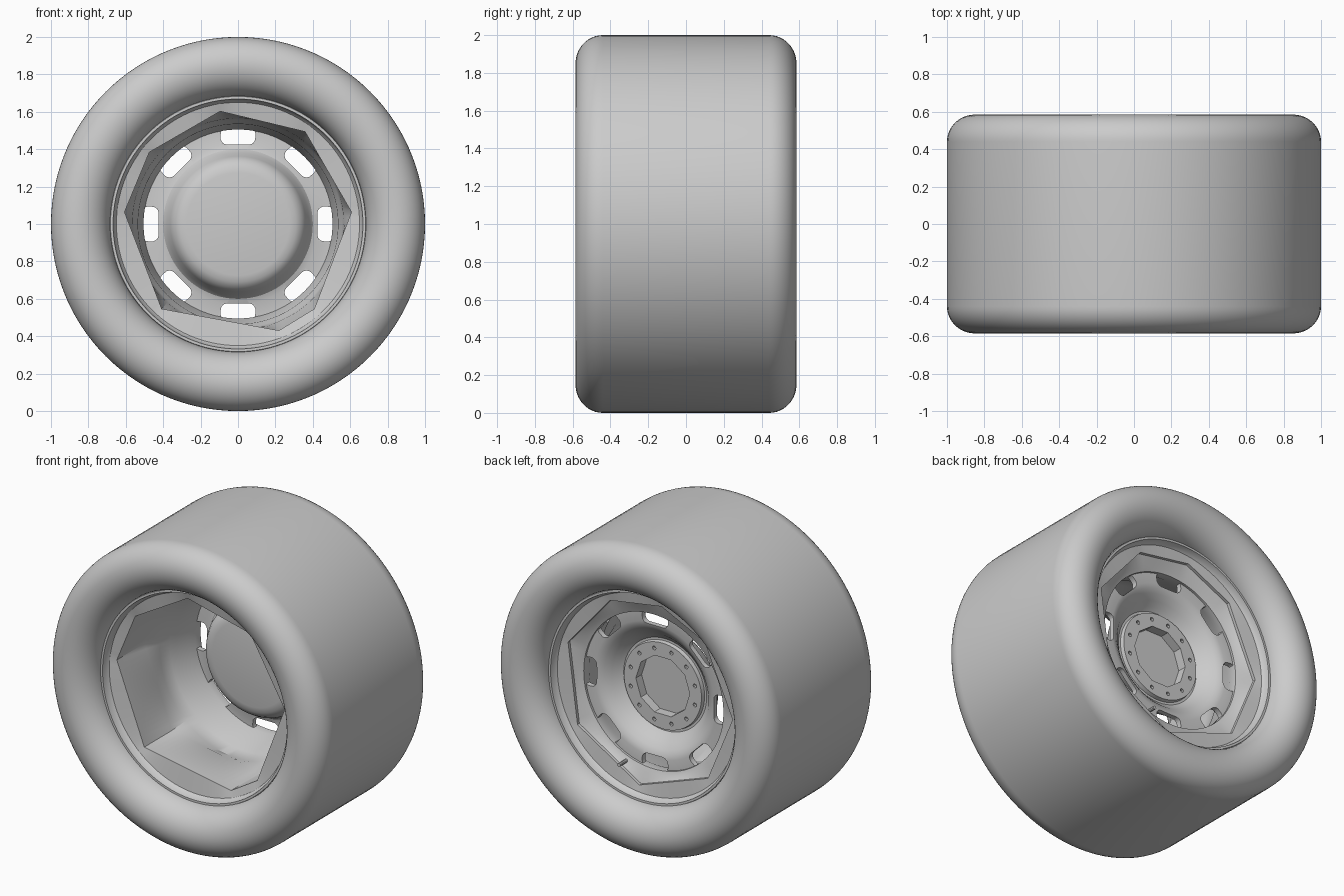
import bpy, bmesh
from math import sin, cos, pi, radians

SEG = 120

cube = bpy.data.objects.get("Cube")
if cube:
    bpy.data.objects.remove(cube, do_unlink=True)

grey = bpy.data.materials.new("plain grey")
grey.use_nodes = True
grey.diffuse_color = (0.6, 0.6, 0.6, 1)
grey.node_tree.nodes["Principled BSDF"].inputs["Base Color"].default_value = (0.6, 0.6, 0.6, 1)


def finish(name, bm):
    bmesh.ops.recalc_face_normals(bm, faces=bm.faces)
    mesh = bpy.data.meshes.new(name)
    bm.to_mesh(mesh)
    bm.free()
    mesh.materials.append(grey)
    ob = bpy.data.objects.new(name, mesh)
    bpy.context.collection.objects.link(ob)
    return ob


def smooth(ob, angle=30):
    bpy.ops.object.select_all(action='DESELECT')
    ob.select_set(True)
    bpy.context.view_layer.objects.active = ob
    bpy.ops.object.shade_smooth_by_angle(angle=radians(angle))


def lathe(name, profile, closed=True):
    """Spin (y, radius) points about the axle; a radius may be a function of angle."""
    bm = bmesh.new()
    rings = []
    for y, r in profile:
        if r == 0:
            rings.append([bm.verts.new((0, y, 1))] * SEG)
            continue
        ring = []
        for i in range(SEG):
            t = 2 * pi * i / SEG
            d = r(t) if callable(r) else r
            ring.append(bm.verts.new((d * cos(t), y, 1 + d * sin(t))))
        rings.append(ring)
    pairs = list(zip(rings, rings[1:]))
    if closed:
        pairs.append((rings[-1], rings[0]))
    for a, b in pairs:
        for i in range(SEG):
            j = (i + 1) % SEG
            corners = list(dict.fromkeys((a[i], a[j], b[j], b[i])))
            bm.faces.new(corners)
    return finish(name, bm)


def polygon(radius, degrees):
    """Radius function of a polygon with corners at the given angles."""
    corners = sorted(radians(d % 360) for d in degrees)
    corners = [corners[-1] - 2 * pi] + corners + [corners[0] + 2 * pi]

    def at(t):
        for a, b in zip(corners, corners[1:]):
            if a <= t <= b:
                return radius * cos((b - a) / 2) / cos(t - (a + b) / 2)
        return radius
    return at


def prism(bm, outline, y0, y1):
    """Extrude an (x, z) outline along the axle."""
    ends = [[bm.verts.new((x, y, 1 + z)) for x, z in outline] for y in (y0, y1)]
    n = len(outline)
    bm.faces.new(ends[0])
    bm.faces.new(ends[1][::-1])
    for i in range(n):
        j = (i + 1) % n
        bm.faces.new((ends[0][i], ends[1][i], ends[1][j], ends[0][j]))


def circle(cx, cz, r, n):
    return [(cx + r * cos(2 * pi * i / n), cz + r * sin(2 * pi * i / n)) for i in range(n)]


def slot(angle):
    """Rounded slot lying across the radius at the given angle."""
    pts = []
    for side in (1, -1):
        for corner in (0, 1):
            for k in range(5):
                a = pi / 2 * (k / 4 + corner) + (0 if side == 1 else pi)
                r = 0.47 + (0.008 if cos(a + 1e-4) > 0 else -0.008) + 0.038 * cos(a)
                s = side * 0.056 + 0.038 * sin(a)
                pts.append((r * cos(angle) - s * sin(angle), r * sin(angle) + s * cos(angle)))
    return pts


# Tyre: flat tread with rounded shoulders and sidewalls
shoulder = []
for k in range(23):
    a = radians(-85 + 175 * k / 22)
    depth, height = (0.145, 0.15) if a > 0 else (0.165, 0.167)
    shoulder.append((0.585 - depth + depth * cos(a), 0.85 + height * sin(a)))
smooth(lathe("tyre", shoulder + [(-y, r) for y, r in reversed(shoulder)]))

# Rim barrel with faceted openings at both ends
front_edge = polygon(0.61, (6, 54, 99, 141, 174, 228, 291, 312))
back_edge = polygon(0.61, (18, 63, 99, 132, 180, 225, 276, 327))
barrel = [(-0.42, 0.688), (-0.445, 0.682), (-0.445, 0.668), (-0.415, 0.662),
          (-0.40, 0.65), (-0.385, front_edge), (-0.10, front_edge),
          (0.0, 0.565), (0.09, 0.555), (0.12, 0.535), (0.24, 0.525), (0.28, 0.505),
          (0.335, 0.505), (0.345, 0.53), (0.37, back_edge), (0.39, back_edge),
          (0.40, 0.65), (0.415, 0.662), (0.445, 0.668), (0.445, 0.682), (0.42, 0.688)]
smooth(lathe("rim_barrel", barrel))

# Wheel disc: hub dome towards the front, flange at the back
disc = lathe("wheel_disc", [
    (0.13, 0), (0.13, 0.275), (0.137, 0.31), (0.155, 0.34), (0.19, 0.362), (0.25, 0.38),
    (0.275, 0.40), (0.285, 0.43), (0.285, 0.515), (0.32, 0.515), (0.32, 0.44),
    (0.312, 0.41), (0.295, 0.385), (0.265, 0.35), (0.235, 0.325), (0.215, 0.30),
    (0.215, 0.285), (0.24, 0.28), (0.24, 0)], closed=False)

# Cutters: vent slots, bolt holes and the faceted hub opening
bm = bmesh.new()
for i in range(8):
    prism(bm, slot(i * pi / 4), 0.2, 0.4)
for i in range(12):
    a = 2 * pi * (i + 0.5) / 12
    prism(bm, circle(0.24 * cos(a), 0.24 * sin(a), 0.013, 8), 0.21, 0.3)
prism(bm, circle(0, 0, 0.195, 10), 0.18, 0.3)
cutter = finish("disc_cutter", bm)
cutter.hide_render = True
cut = disc.modifiers.new("openings", 'BOOLEAN')
cut.operation = 'DIFFERENCE'
cut.solver = 'EXACT'
cut.object = cutter
graph = bpy.context.evaluated_depsgraph_get()
disc_mesh = bpy.data.meshes.new_from_object(disc.evaluated_get(graph))
disc.modifiers.clear()
disc.data = disc_mesh
bpy.data.objects.remove(cutter, do_unlink=True)
smooth(disc)

# Valve stem
a = radians(-69)
bm = bmesh.new()
prism(bm, circle(0.535 * cos(a), 0.535 * sin(a), 0.012, 10), 0.32, 0.42)
smooth(finish("valve_stem", bm))
